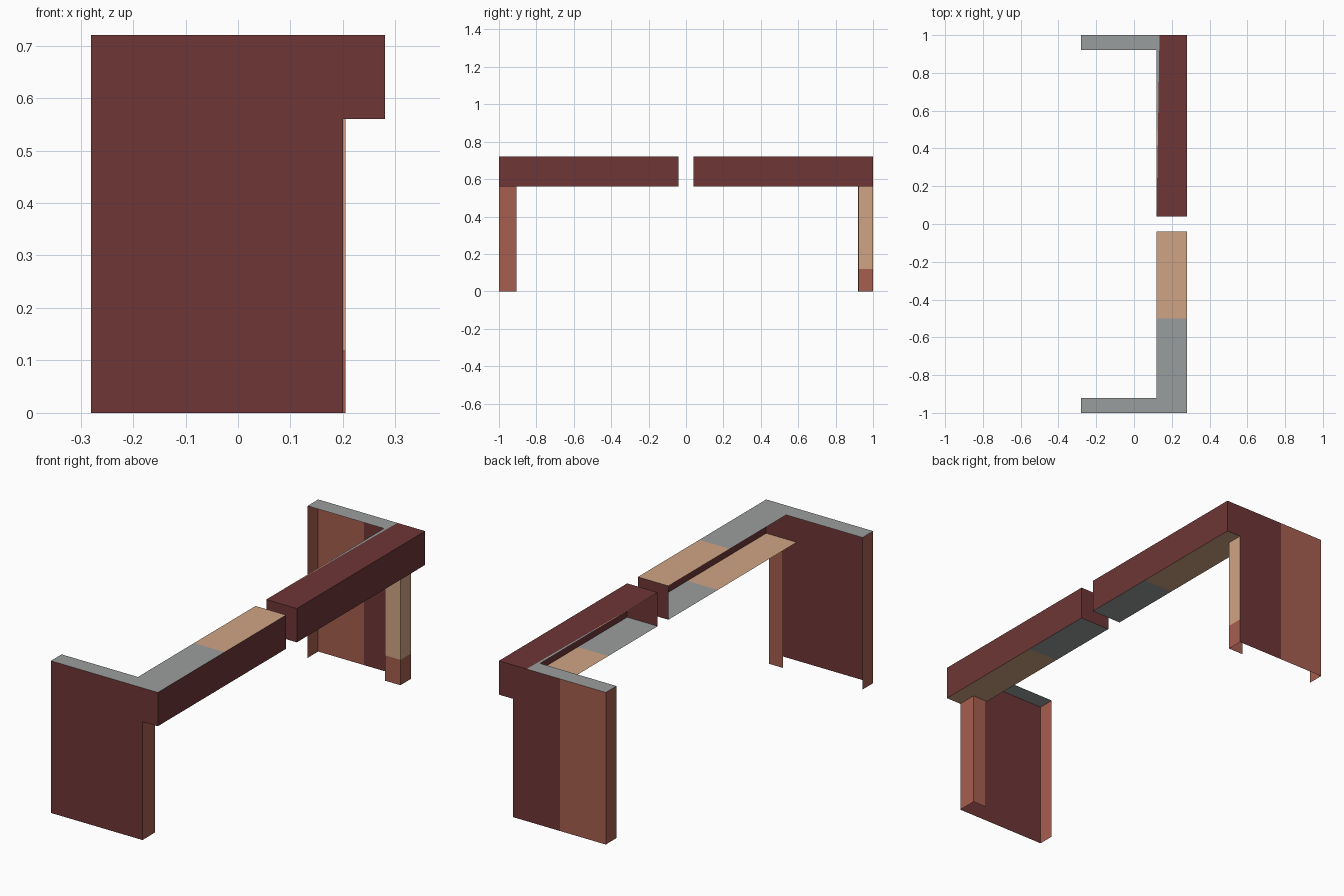
import bpy, bmesh
from mathutils import Vector

if "Cube" in bpy.data.objects:
    bpy.data.objects.remove(bpy.data.objects["Cube"])


def lin(c):
    c /= 255
    return c / 12.92 if c <= 0.04045 else ((c + 0.055) / 1.055) ** 2.4


def material(name, rgb):
    m = bpy.data.materials.new(name)
    m.diffuse_color = (*[lin(c) for c in rgb], 1)
    m.use_nodes = True
    m.node_tree.nodes["Principled BSDF"].inputs["Base Color"].default_value = m.diffuse_color
    return m


RED, RUST, TAN, GREY = range(4)
MATS = [material("dark_red", (110, 54, 54)), material("rust", (166, 94, 79)),
        material("tan", (208, 165, 132)), material("grey", (154, 158, 157))]


class Part:
    """Open shell made of flat panels; s = -1 is the front half, +1 the rear."""

    def __init__(self, name, s):
        self.name, self.s, self.bm = name, s, bmesh.new()

    def panel(self, pts, out, mat):
        vs = [self.bm.verts.new((x, y * self.s, z)) for x, y, z in pts]
        f = self.bm.faces.new(vs)
        f.normal_update()
        if f.normal.dot(Vector((out[0], out[1] * self.s, out[2]))) < 0:
            f.normal_flip()
        f.material_index = mat

    def flat(self, x0, x1, y0, y1, z, up, mat):
        self.panel([(x0, y0, z), (x1, y0, z), (x1, y1, z), (x0, y1, z)], (0, 0, up), mat)

    def along_x(self, x0, x1, y, z0, z1, out, mat):
        self.panel([(x0, y, z0), (x1, y, z0), (x1, y, z1), (x0, y, z1)], (0, out, 0), mat)

    def along_y(self, x, y0, y1, z0, z1, out, mat):
        self.panel([(x, y0, z0), (x, y1, z0), (x, y1, z1), (x, y0, z1)], (out, 0, 0), mat)

    def finish(self):
        bmesh.ops.remove_doubles(self.bm, verts=self.bm.verts, dist=1e-5)
        me = bpy.data.meshes.new(self.name)
        self.bm.to_mesh(me)
        self.bm.free()
        for m in MATS:
            me.materials.append(m)
        bpy.context.collection.objects.link(bpy.data.objects.new(self.name, me))


L, IN, R = -0.28, 0.12, 0.28      # outer left, beam inner edge, beam right
TOP, LOW, GAP = 0.72, 0.56, 0.04  # top, beam underside, half of the middle gap

for side, s in (("front", -1), ("rear", 1)):
    leg_x = 0.20 if s < 0 else 0.205
    flange_y = 0.905 if s < 0 else 0.922

    # beam: open towards the left
    b = Part(side + "_beam", s)
    b.along_y(R, GAP, 1, LOW, TOP, 1, RED)
    b.along_x(IN, R, GAP, LOW, TOP, -1, RED)
    b.along_x(leg_x, R, 1, LOW, TOP, 1, RED)
    b.flat(IN, R, GAP, 0.41, LOW, -1, GREY)
    b.flat(IN, R, 0.41, 1, LOW, -1, TAN)
    if s < 0:
        b.flat(IN, R, GAP, 0.5, TOP, 1, TAN)
        b.flat(IN, R, 0.5, 1, TOP, 1, GREY)
    else:
        # red top, leaving a thin tapered strip along the inner edge
        b.panel([(IN, GAP, TOP), (R, GAP, TOP), (R, 1, TOP), (0.135, 1, TOP),
                 (0.127, 0.5, TOP)], (0, 0, 1), RED)
        b.panel([(IN, GAP, TOP), (0.127, 0.5, TOP), (IN, 0.5, TOP)], (0, 0, 1), TAN)
        b.panel([(IN, 0.5, TOP), (0.127, 0.5, TOP), (0.135, 1, TOP), (IN, 1, TOP)],
                (0, 0, 1), GREY)
    b.finish()

    # end panel: outer skin, top and left edge, open inside
    p = Part(side + "_end_panel", s)
    split = L if s < 0 else -0.04
    p.along_x(split, leg_x, 1, 0, TOP, 1, RED)
    if s > 0:
        p.along_x(L, split, 1, 0, TOP, 1, RUST)
    p.along_y(L, 0.92, 1, 0, TOP, -1, RUST)
    p.flat(L, IN, 0.92, 1, TOP, 1, GREY)
    p.finish()

    # leg post under the beam: right face and inward flange
    g = Part(side + "_leg_post", s)
    bands = [(0, LOW, RUST)] if s < 0 else [(0, 0.12, RUST), (0.12, LOW, TAN)]
    for z0, z1, mat in bands:
        g.along_y(leg_x, flange_y, 1, z0, z1, 1, mat)
        g.along_x(0.125, leg_x, flange_y, z0, z1, -1, mat)
    g.finish()
